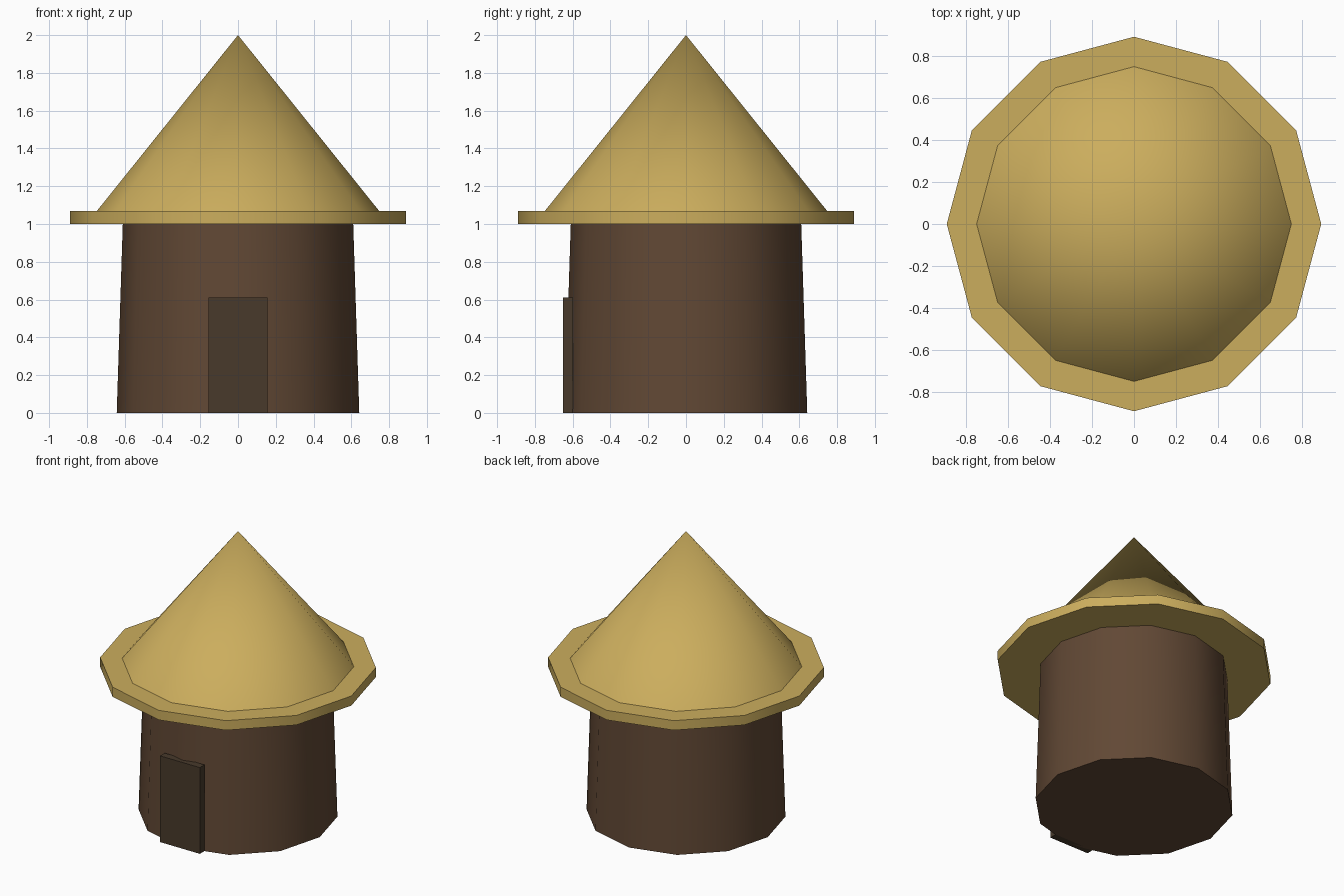
import bpy, math

if "Cube" in bpy.data.objects:
    bpy.data.objects.remove(bpy.data.objects["Cube"])

SIDES = 12


def material(name, rgb):
    m = bpy.data.materials.new(name)
    m.diffuse_color = (*rgb, 1)
    m.use_nodes = True
    m.node_tree.nodes["Principled BSDF"].inputs["Base Color"].default_value = m.diffuse_color
    return m


straw = material("straw", (0.60, 0.42, 0.11))
mud = material("mud", (0.12, 0.065, 0.035))
wood = material("wood", (0.065, 0.042, 0.024))


def tapered(name, r_bottom, r_top, z0, z1, mat):
    """Twelve-sided solid with corners on the x and y axes."""
    bpy.ops.mesh.primitive_cone_add(vertices=SIDES, radius1=r_bottom, radius2=r_top,
                                    depth=z1 - z0, location=(0, 0, (z0 + z1) / 2))
    ob = bpy.context.object
    ob.name = name
    ob.data.materials.append(mat)
    bpy.ops.object.shade_smooth_by_angle(angle=math.radians(35))
    return ob


# Round wall, slightly narrower at the top
tapered("wall", 0.642, 0.61, 0.0, 1.0, mud)

# Flat eave ring and conical thatch
tapered("eave", 0.89, 0.89, 1.0, 1.068, straw)
tapered("thatch_roof", 0.748, 0.0, 1.068, 2.0, straw)

# Door slab set into the front of the wall
bpy.ops.mesh.primitive_cube_add(size=1, location=(0, -0.625, 0.306))
door = bpy.context.object
door.name = "door"
door.scale = (0.312, 0.052, 0.612)
bpy.ops.object.transform_apply(location=False, rotation=False, scale=True)
door.data.materials.append(wood)
